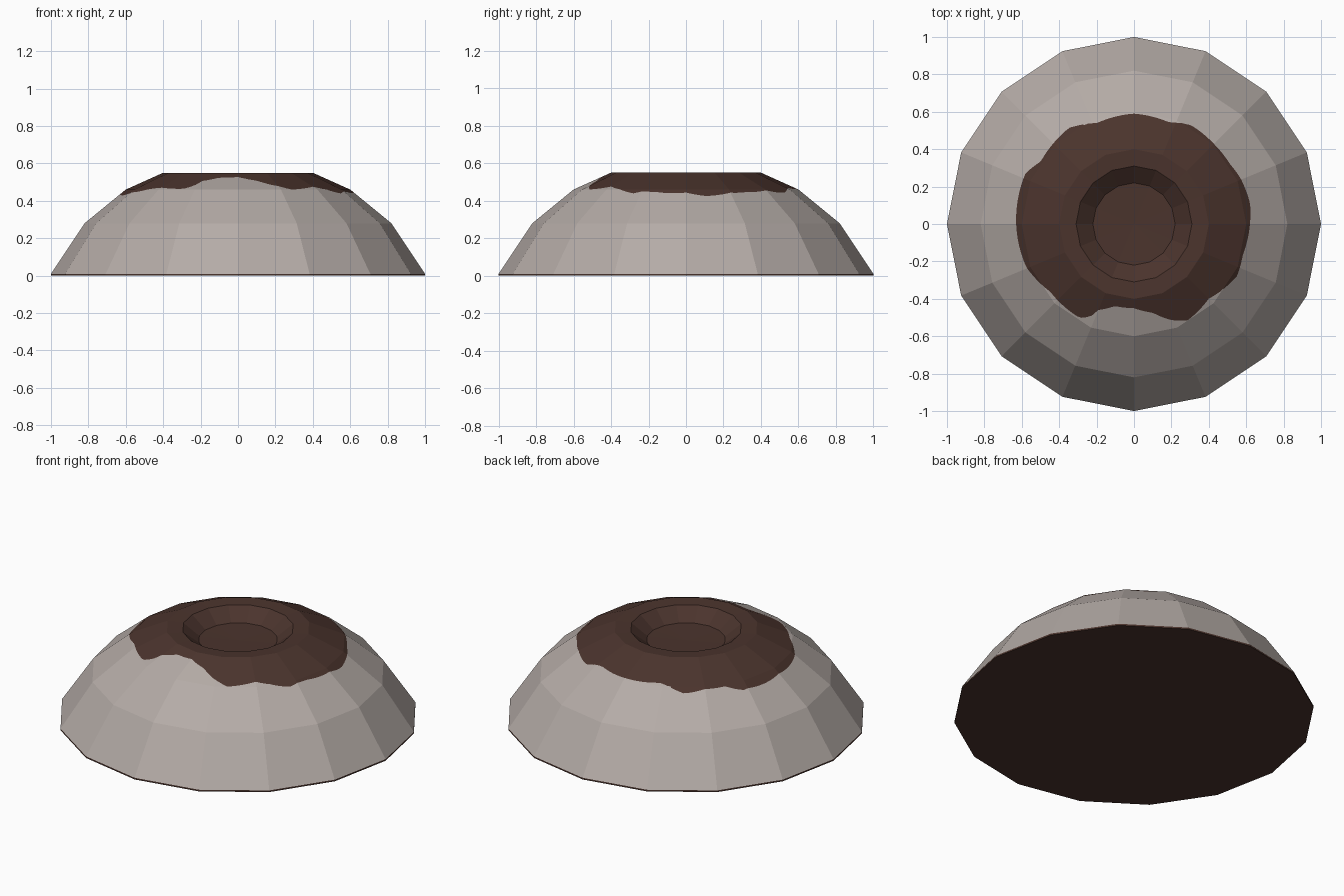
import bpy, bmesh, math
from math import cos, sin, pi, radians

if "Cube" in bpy.data.objects:
    bpy.data.objects.remove(bpy.data.objects["Cube"])

SIDES, SUB = 16, 10
N = SIDES * SUB


def material(name, rgb):
    m = bpy.data.materials.new(name)
    m.diffuse_color = (*rgb, 1)
    m.use_nodes = True
    m.node_tree.nodes["Principled BSDF"].inputs["Base Color"].default_value = m.diffuse_color
    return m


grey = material("pale stone", (0.46, 0.41, 0.385))
brown = material("dark earth", (0.07, 0.034, 0.026))

# Ragged edge of the brown cap: (angle in degrees, radius)
EDGE = [(0, .62), (10, .63), (23, .62), (32, .605), (45, .605), (60, .61), (71, .575),
        (90, .59), (110, .575), (124, .62), (146, .60), (155, .64), (180, .63),
        (202, .62), (219, .576), (240, .58), (245, .545), (247, .50), (257, .45),
        (270, .45), (282, .485), (291, .55), (299, .59), (315, .565), (333, .617),
        (344, .605), (360, .62)]


def edge_radius(deg):
    for (a, r), (b, s) in zip(EDGE, EDGE[1:]):
        if a <= deg <= b:
            return r + (s - r) * (deg - a) / (b - a)


# Height of the outer slope at a ring radius
SLOPE = [(.40, .55), (.60, .46), (.82, .28), (1.0, .01)]


def slope_z(r):
    for (a, z), (b, w) in zip(SLOPE, SLOPE[1:]):
        if r <= b:
            return z + (w - z) * (r - a) / (b - a)


step = 2 * pi / SIDES
bm = bmesh.new()
columns = []
for i in range(N):
    t = 2 * pi * i / N
    # distance to the straight side of the 16-gon in this direction
    flat = cos(step / 2) / cos(t % step - step / 2)
    b = edge_radius(math.degrees(t)) / flat
    hi, lo = max(b, .60), min(b, .60)
    profile = [(1, 0), (1, .01), (.82, .28), (hi, slope_z(hi)), (lo, slope_z(lo)),
               (.40, .55), (.31, .545), (.22, .475)]
    verts = [bm.verts.new((r * flat * cos(t), r * flat * sin(t), z)) for r, z in profile]
    columns.append((verts, b))

# Slope strips, cap and crater wall
for i in range(N):
    (p, b0), (q, b1) = columns[i], columns[(i + 1) % N]
    cap_beyond_ring = b0 + b1 > 1.20
    for k in range(7):
        f = bm.faces.new((p[k], q[k], q[k + 1], p[k + 1]))
        is_brown = k in (0, 4, 5, 6) or (k == 3 and cap_beyond_ring)
        f.material_index = int(is_brown)

# Crater floor and underside
centre = bm.verts.new((0, 0, .47))
for i in range(N):
    f = bm.faces.new((columns[i][0][7], columns[(i + 1) % N][0][7], centre))
    f.material_index = 1
f = bm.faces.new([c[0][0] for c in reversed(columns)])
f.material_index = 1
bmesh.ops.dissolve_degenerate(bm, dist=1e-5, edges=bm.edges[:])

mesh = bpy.data.meshes.new("crater_mound")
bm.to_mesh(mesh)
bm.free()
mesh.materials.append(grey)
mesh.materials.append(brown)
bpy.context.collection.objects.link(bpy.data.objects.new("crater_mound", mesh))
